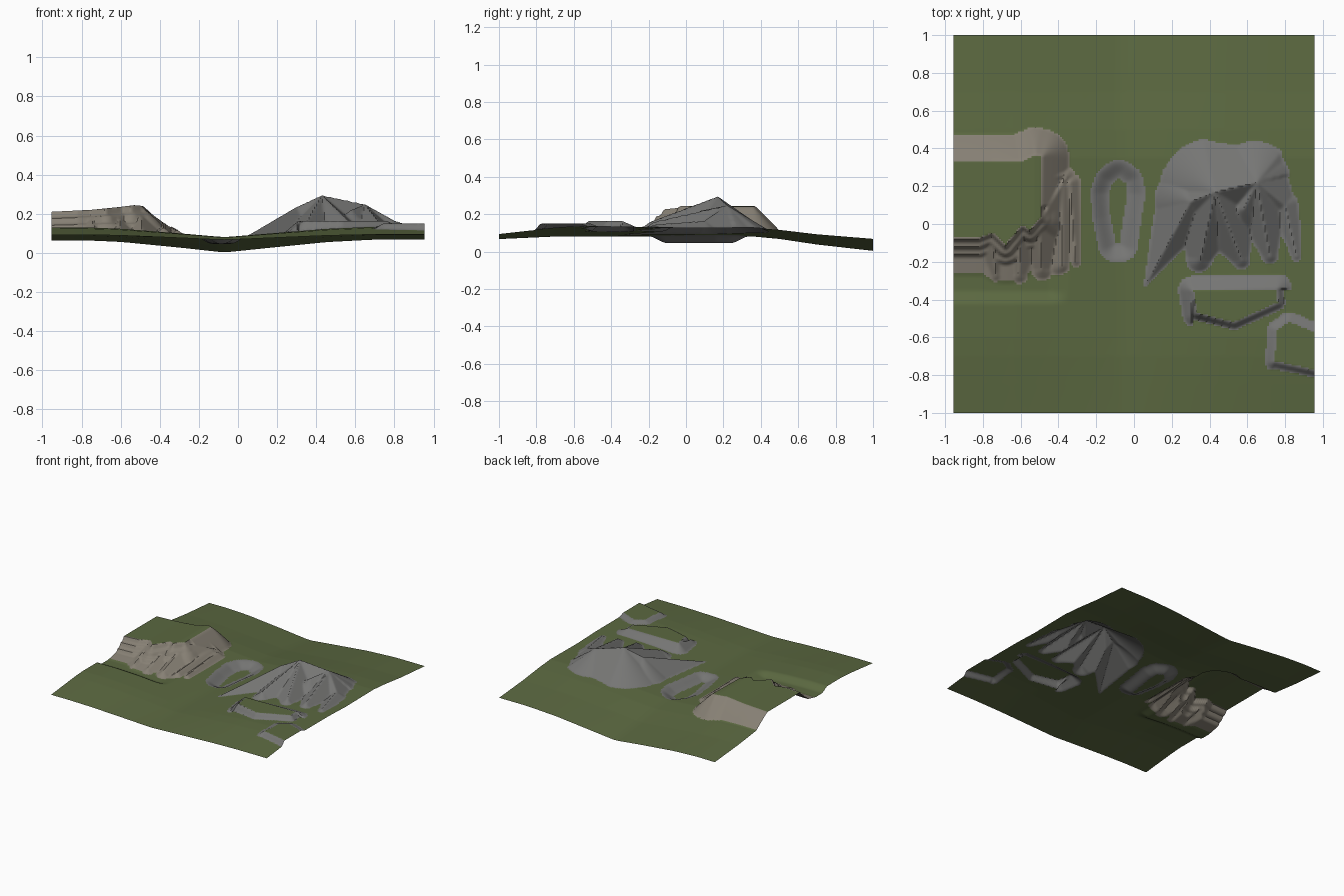
import bpy, bmesh, math

if "Cube" in bpy.data.objects:
    bpy.data.objects.remove(bpy.data.objects["Cube"])

HX, HY = 0.955, 1.0
NX, NY = 190, 200


def lerp_curve(pts, t):
    if t <= pts[0][0]:
        return pts[0][1]
    for (a, u), (b, v) in zip(pts, pts[1:]):
        if t <= b:
            return u + (v - u) * (t - a) / (b - a)
    return pts[-1][1]


def smooth(a, b, t):
    k = min(1, max(0, (t - a) / (b - a)))
    return k * k * (3 - 2 * k)


def seg_dist(x, y, a, b):
    dx, dy = b[0] - a[0], b[1] - a[1]
    k = ((x - a[0]) * dx + (y - a[1]) * dy) / (dx * dx + dy * dy)
    k = min(1, max(0, k))
    return math.hypot(x - a[0] - k * dx, y - a[1] - k * dy), k


def poly_dist(x, y, poly):
    # signed distance to an outline, negative inside
    d, inside = 9, False
    for a, b in zip(poly, poly[1:] + poly[:1]):
        d = min(d, seg_dist(x, y, a, b)[0])
        if (a[1] > y) != (b[1] > y) and x < (b[0] - a[0]) * (y - a[1]) / (b[1] - a[1]) + a[0]:
            inside = not inside
    return -d if inside else d


def ridge(x, y, a, b, slope):
    # crest falling away evenly on both sides
    d, k = seg_dist(x, y, a, b)
    return a[2] + (b[2] - a[2]) * k - slope * d


# rolling valley floor
VALLEY = [(-1, .066), (-.7, .079), (-.3, .08), (.35, .08), (.5, .066), (.7, .036), (1, .002)]
RISE = [(-1, .028), (-.85, .038), (-.6, .054), (-.2, .052), (0, .045), (.5, .05), (1, .066)]
ACROSS = [(-.955, .92), (-.8, .95), (-.6, .82), (-.3, .38), (-.07, 0), (.2, .42),
          (.45, .8), (.7, 1), (.955, 1)]


def ground(x, y):
    across = sum(lerp_curve(ACROSS, x + o) for o in (-.03, 0, .03)) / 3
    return lerp_curve(VALLEY, y) + lerp_curve(RISE, y) * across


# outlines of the flat features
CLIFF = [(-1.3, -.08), (-.82, -.08), (-.75, -.05), (-.68, -.12), (-.59, -.01), (-.55, -.04),
         (-.49, .03), (-.485, .36), (-.52, .37), (-.6, .335), (-1.3, .335)]
PIT = [(-.08, .25), (-.04, .22), (-.03, .16), (-.05, .04), (-.07, -.11), (-.1, -.11),
       (-.13, .04), (-.14, .16), (-.12, .22)]
TERRACE = [(.31, -.35), (.76, -.34), (.765, -.42), (.53, -.525), (.33, -.475)]
LEDGE = [(.74, -.73), (1.2, -.83), (1.2, -.67), (.82, -.51), (.75, -.56)]
# stepped drop of the cliff: distance from brow, remaining height
STEPS = [(0, 1), (.015, .76), (.04, .7), (.055, .46), (.08, .4), (.095, .2), (.2, 0)]
TOP = [(-.955, .21), (-.75, .22), (-.6, .235), (-.53, .244), (-.49, .24)]

PEAK, SHOULDER = (.43, .17, .295), (.65, .22, .248)
CRESTS = [
    (PEAK, SHOULDER, .68),
    (PEAK, (.3, .12, .235), .75),
    ((.3, .12, .235), (.05, -.34, .088), .75),
    (PEAK, (.35, -.19, .16), .75),
    (PEAK, (.57, -.19, .16), .75),
    (SHOULDER, (.58, .08, .22), .75),
    (SHOULDER, (.72, -.17, .16), .75),
    (SHOULDER, (.8, .1, .165), .6),
    ((.8, .1, .165), (.86, -.17, .145), .6),
]
SPURS = [
    ((-.5, .24, .235), (-.36, .26, .135), .9),
    ((-.49, .03, .235), (-.36, .25, .14), .9),
    ((-.38, .2, .155), (-.38, -.22, .13), .75),
    ((-.34, .22, .135), (-.31, -.2, .118), .75),
    ((-.75, -.1, .18), (-.73, -.27, .12), .7),
    ((-.6, -.05, .19), (-.61, -.27, .12), .7),
    ((-.5, -.02, .2), (-.49, -.24, .12), .7),
]


def height(x, y):
    base = z = ground(x, y)
    kind = 0
    # ditch below the cliff
    z -= .032 * smooth(-.34, -.46, x) * smooth(-.43, -.35, y) * smooth(0, -.1, y)
    # stepped cliff plateau with a plain ramp behind
    d = poly_dist(x, y, CLIFF)
    if d < .25:
        front = smooth(-.42, -.48, x) if y < .1 else 0
        keep = 1 if d <= 0 else (front * lerp_curve(STEPS, d) + (1 - front) * max(0, 1 - d / .14))
        z += (lerp_curve(TOP, x) - z) * keep
        kind = 2 if 0 < d and keep > .04 else 0
    if x < -.2:
        s = max(ridge(x, y, *c) for c in SPURS)
        if s > z:
            z, kind = s, 2
    # mountain built from crests; front side is steeper near the top
    elif x > 0:
        m = max(ridge(x, y, a, b, s * (1.25 if i == 0 and y < .17 + .23 * (x - .43) else 1))
                for i, (a, b, s) in enumerate(CRESTS))
        if m > z:
            z, kind = m, 1
    # sunken hollow
    d = poly_dist(x, y, PIT)
    if d < .085:
        k = smooth(-.01, .09, d)
        z = .046 + (z - .046) * k
        kind = 1 if d > 0 else 0
    # two raised terraces with steep fronts
    for poly, top, back in ((TERRACE, .163, .07), (LEDGE, .15, .04)):
        d = poly_dist(x, y, poly)
        w = back if y > poly[0][1] or x < poly[0][0] else .03
        if d < w and top > z:
            z += (top - z) * (1 - max(0, d) / w)
            if d > 0:
                kind = 1
    return z, kind


bm = bmesh.new()
bmesh.ops.create_grid(bm, x_segments=NX, y_segments=NY, size=1)
kinds = {}
for v in bm.verts:
    v.co.x *= HX
    v.co.z, kinds[v.index] = height(v.co.x, v.co.y)
for f in bm.faces:
    f.smooth = True
    f.material_index = max(kinds[v.index] for v in f.verts)
mesh = bpy.data.meshes.new("terrain")
bm.to_mesh(mesh)
bm.free()
terrain = bpy.data.objects.new("terrain", mesh)
bpy.context.collection.objects.link(terrain)

# grass, grey rock, pale rock
for name, col in (("grass", (.105, .14, .052, 1)), ("grey_rock", (.18, .18, .175, 1)),
                  ("pale_rock", (.24, .215, .175, 1))):
    mat = bpy.data.materials.new(name)
    mat.diffuse_color = col
    mat.use_nodes = True
    mat.node_tree.nodes["Principled BSDF"].inputs["Base Color"].default_value = mat.diffuse_color
    mesh.materials.append(mat)

bpy.context.view_layer.objects.active = terrain
terrain.select_set(True)
bpy.ops.object.shade_smooth_by_angle(angle=math.radians(40))
